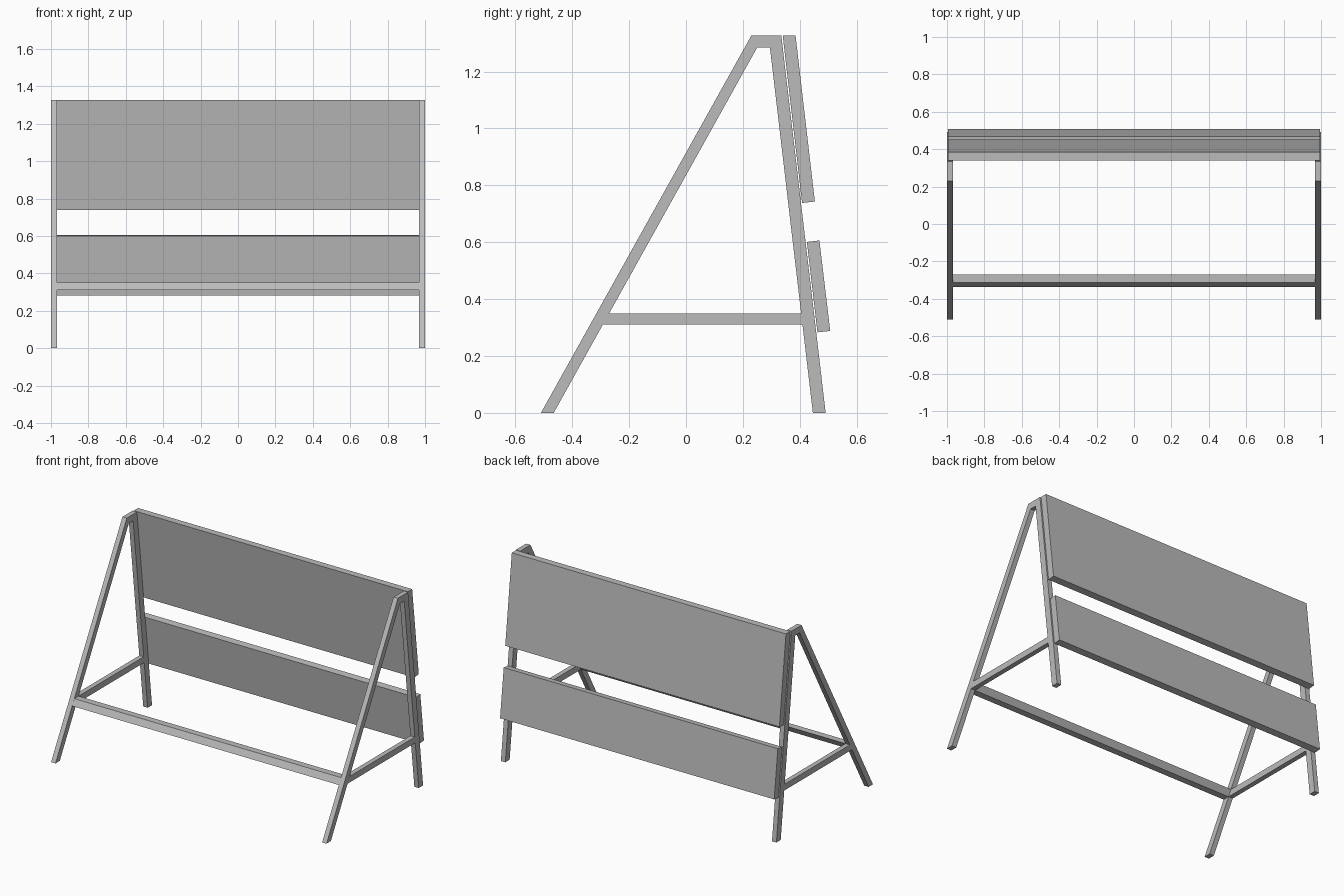
import bpy
import bmesh

cube = bpy.data.objects.get("Cube")
if cube:
    bpy.data.objects.remove(cube, do_unlink=True)

grey = bpy.data.materials.new("painted_grey_steel")
grey.use_nodes = True
colour = (0.5, 0.5, 0.5, 1)
grey.diffuse_color = colour
grey.node_tree.nodes["Principled BSDF"].inputs["Base Color"].default_value = colour


def extrude_profile(name, profile, x0, x1):
    """Extrude a closed (y, z) profile along x."""
    bm = bmesh.new()
    face = bm.faces.new([bm.verts.new((x0, y, z)) for y, z in profile])
    moved = bmesh.ops.extrude_face_region(bm, geom=[face])["geom"]
    verts = [v for v in moved if isinstance(v, bmesh.types.BMVert)]
    bmesh.ops.translate(bm, verts=verts, vec=(x1 - x0, 0, 0))
    bmesh.ops.recalc_face_normals(bm, faces=bm.faces)
    mesh = bpy.data.meshes.new(name)
    bm.to_mesh(mesh)
    bm.free()
    mesh.materials.append(grey)
    obj = bpy.data.objects.new(name, mesh)
    bpy.context.collection.objects.link(obj)
    return obj


# Side profiles
a_frame = [(-0.51, 0), (-0.465, 0), (0.25, 1.284), (0.295, 1.284),
           (0.446, 0), (0.491, 0), (0.335, 1.327), (0.23, 1.327)]
brace = [(-0.293, 0.31), (0.41, 0.31), (0.405, 0.35), (-0.27, 0.35)]
rail = [(-0.337, 0.31), (-0.293, 0.31), (-0.27, 0.35), (-0.314, 0.35)]
upper_panel = [(0.34, 1.327), (0.385, 1.327), (0.453, 0.743), (0.408, 0.738)]
lower_panel = [(0.425, 0.601), (0.469, 0.606), (0.507, 0.288), (0.462, 0.283)]

# End frames with their horizontal braces
for side, sign in (("left", 1), ("right", -1)):
    extrude_profile(f"{side}_a_frame", a_frame, sign * 0.968, sign)
    extrude_profile(f"{side}_brace", brace, sign * 0.968, sign)

# Parts spanning between the frames
extrude_profile("front_rail", rail, -0.968, 0.968)
extrude_profile("upper_back_panel", upper_panel, -0.995, 0.995)
extrude_profile("lower_back_panel", lower_panel, -0.995, 0.995)
